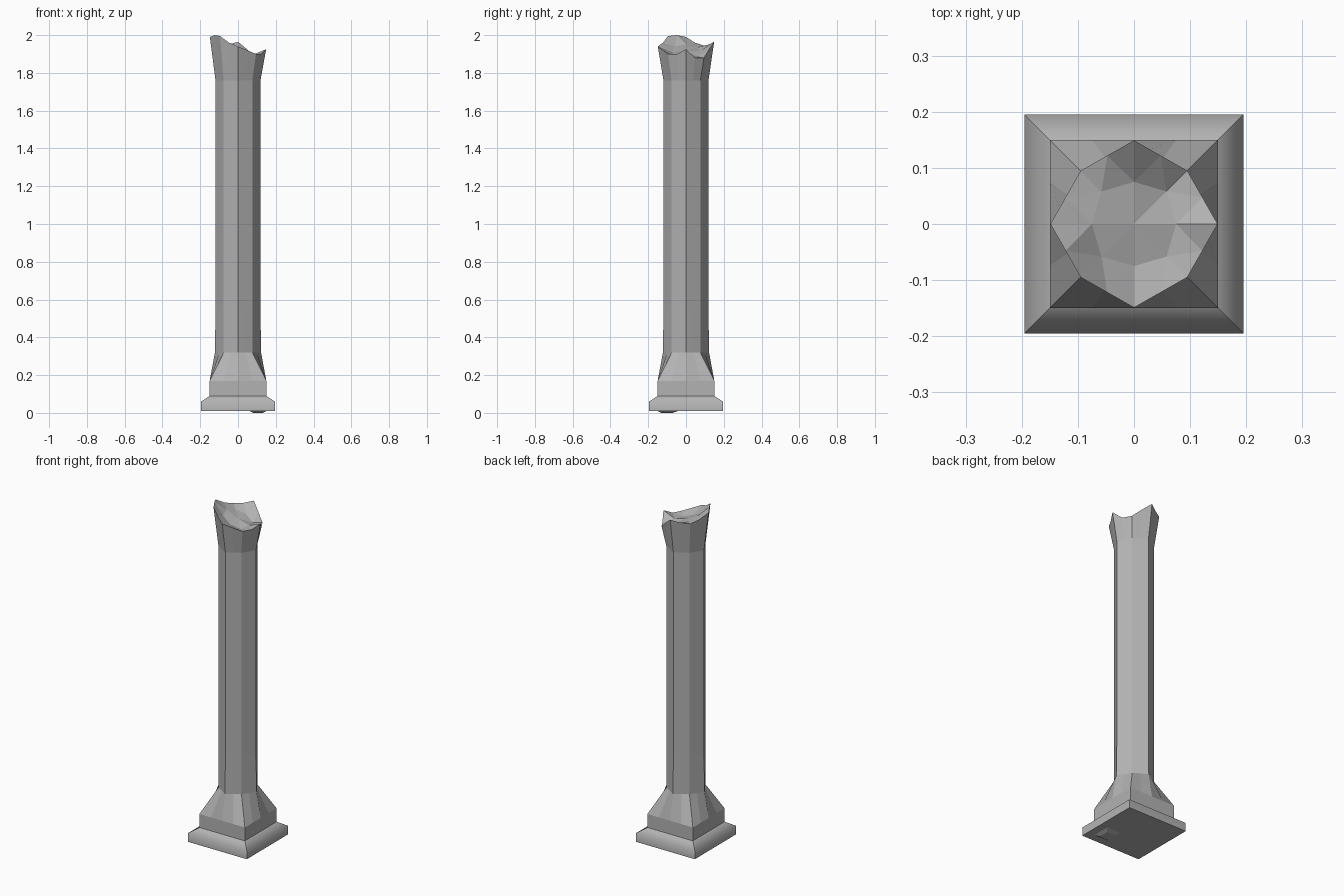
import bpy, bmesh
from mathutils import Vector

if "Cube" in bpy.data.objects:
    bpy.data.objects.remove(bpy.data.objects["Cube"])

stone = bpy.data.materials.new("grey stone")
stone.diffuse_color = (0.45, 0.45, 0.45, 1)
stone.use_nodes = True
stone.node_tree.nodes["Principled BSDF"].inputs["Base Color"].default_value = stone.diffuse_color


def ring(a, d):
    """16 points: axis corners at a, diagonal corners at (d, d), and midpoints."""
    c = [Vector(p) for p in ((a, 0), (d, d), (0, a), (-d, d),
                             (-a, 0), (-d, -d), (0, -a), (d, -d))]
    pts = []
    for i in range(8):
        pts += [c[i], (c[i] + c[(i + 1) % 8]) / 2]
    return pts


def add_ring(bm, a, d, heights):
    if not isinstance(heights, (list, tuple)):
        heights = [heights] * 16
    return [bm.verts.new((p.x, p.y, z)) for p, z in zip(ring(a, d), heights)]


def bridge(bm, lo, hi):
    n = len(lo)
    for i in range(n):
        j = (i + 1) % n
        bm.faces.new((lo[i], lo[j], hi[j], hi[i]))


def finish(bm, name):
    bmesh.ops.recalc_face_normals(bm, faces=bm.faces)
    me = bpy.data.meshes.new(name)
    bm.to_mesh(me)
    bm.free()
    me.materials.append(stone)
    ob = bpy.data.objects.new(name, me)
    bpy.context.collection.objects.link(ob)
    return ob


# square plinth with a softly rounded upper edge
bm = bmesh.new()
rings = []
for s, z in ((0.195, 0.01), (0.195, 0.06), (0.15, 0.09)):
    rings.append([bm.verts.new((x * s, y * s, z))
                  for x, y in ((1, 1), (-1, 1), (-1, -1), (1, -1))])
bm.faces.new(rings[0])
bm.faces.new(rings[2])
bridge(bm, rings[0], rings[1])
bridge(bm, rings[1], rings[2])
for f in bm.faces:
    f.smooth = abs(f.normal.z) < 0.99
for e in bm.edges:
    e.smooth = all(abs(v.co.z - 0.06) < 1e-4 for v in e.verts)
finish(bm, "plinth")

# shallow bump under the plinth
bm = bmesh.new()
base = [bm.verts.new((x, y, 0.01)) for x, y in
        ((0.06, -0.15), (0.15, -0.15), (0.15, -0.04), (0.06, -0.04))]
low = [bm.verts.new((x, y, 0.0)) for x, y in
       ((0.08, -0.13), (0.13, -0.13), (0.13, -0.07), (0.08, -0.07))]
bridge(bm, base, low)
bm.faces.new(base)
bm.faces.new(low)
finish(bm, "underside_bump")

# column: square block, octagonal shaft, flared broken top
bm = bmesh.new()
rim_z = [1.925, 1.88, 1.88, 1.925, 1.965, 1.95, 1.945, 1.96,
         1.99, 2.0, 1.995, 1.96, 1.94, 1.92, 1.90, 1.90]
levels = [(0.15, 0.15, 0.09), (0.15, 0.15, 0.17), (0.122, 0.076, 0.32),
          (0.119, 0.076, 0.55), (0.119, 0.076, 1.76), (0.149, 0.095, rim_z)]
rings = [add_ring(bm, *l) for l in levels]
for lo, hi in zip(rings, rings[1:]):
    bridge(bm, lo, hi)
bm.faces.new(rings[0])

# jagged break surface, sunk inside the rim
rim = rings[-1]
inner_z = [1.895, 1.885, 1.915, 1.935, 1.95, 1.94, 1.91, 1.89]
inner = [bm.verts.new((p.x, p.y, z))
         for p, z in zip(ring(0.075, 0.058)[::2], inner_z)]
centre = bm.verts.new((0, 0, 1.915))
for i in range(8):
    j = (i + 1) % 8
    a, m, b = rim[2 * i], rim[2 * i + 1], rim[(2 * i + 2) % 16]
    bm.faces.new((a, m, inner[i]))
    bm.faces.new((m, inner[j], inner[i]))
    bm.faces.new((m, b, inner[j]))
    bm.faces.new((inner[i], inner[j], centre))
finish(bm, "broken_column")
